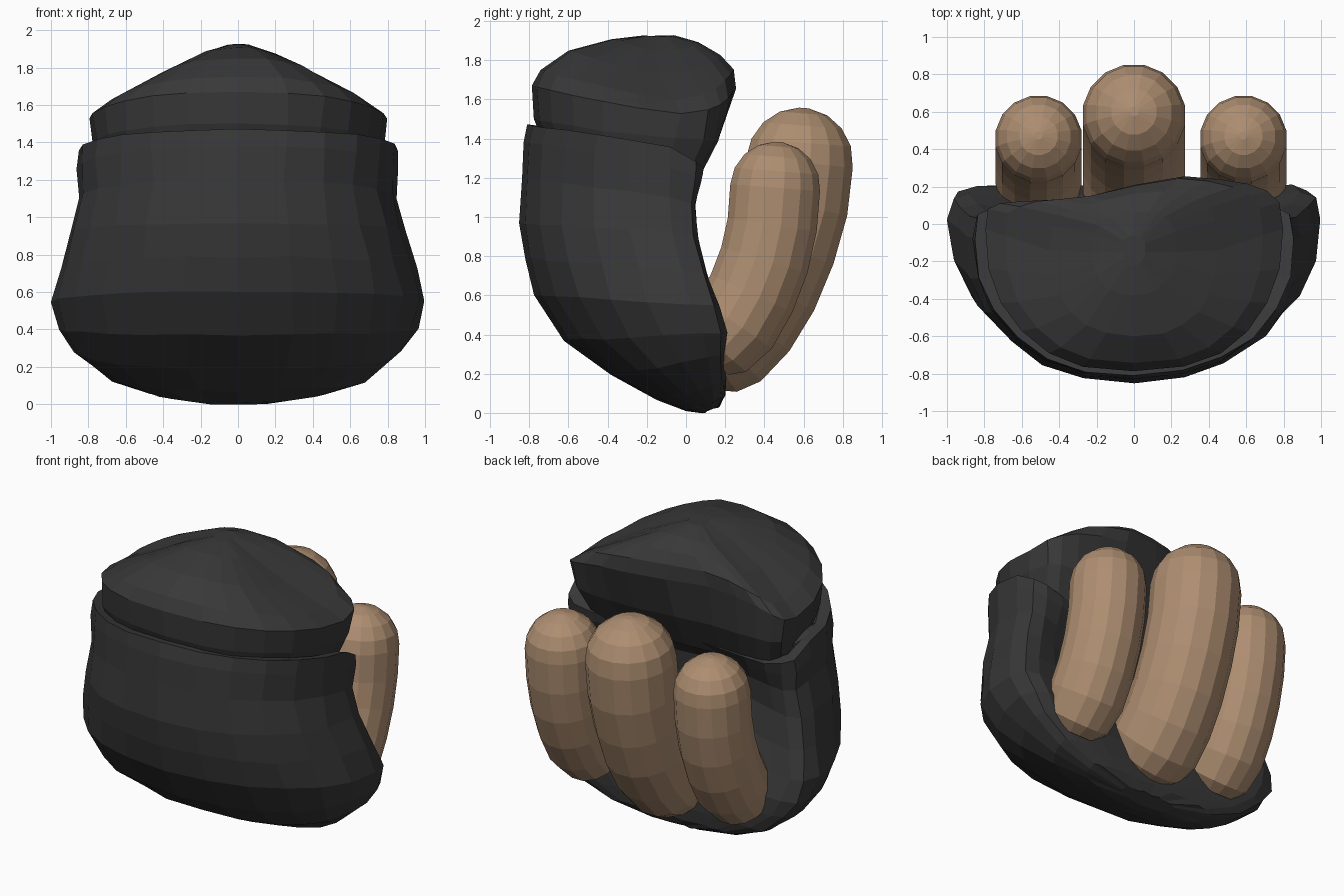
import bpy, bmesh, math, random
from mathutils import Vector

if "Cube" in bpy.data.objects:
    bpy.data.objects.remove(bpy.data.objects["Cube"])

random.seed(4)


def material(name, rgb):
    m = bpy.data.materials.new(name)
    m.diffuse_color = (*rgb, 1)
    m.use_nodes = True
    m.node_tree.nodes["Principled BSDF"].inputs["Base Color"].default_value = m.diffuse_color
    return m


CLOTH = material("dark cloth", (0.040, 0.040, 0.041))
SKIN = material("tan skin", (0.42, 0.27, 0.165))


def loft(name, rings, mat):
    """Skin closed rings of points and cap both ends."""
    bm = bmesh.new()
    loops = [[bm.verts.new(p) for p in r] for r in rings]
    n = len(loops[0])
    for a, b in zip(loops, loops[1:]):
        for i in range(n):
            j = (i + 1) % n
            bm.faces.new((a[i], a[j], b[j], b[i]))
    bm.faces.new(loops[0][::-1])
    bm.faces.new(loops[-1])
    bmesh.ops.recalc_face_normals(bm, faces=bm.faces)
    me = bpy.data.meshes.new(name)
    bm.to_mesh(me)
    bm.free()
    me.materials.append(mat)
    ob = bpy.data.objects.new(name, me)
    bpy.context.collection.objects.link(ob)
    return ob


def section(front, back, side, w, dent=0.0, lean=0.0, n=24, jit=0.01,
            box=0.9, zfront=0.95, zback=0.55):
    """D-shaped ring: round front, squarer hollow back; side = widest point."""
    pts = []
    for i in range(n):
        t = 2 * math.pi * i / n
        c, s = math.cos(t), math.sin(t)
        a = abs(s)
        x = w * math.copysign(abs(c) ** box, c)
        end, ky, kz = (front, a ** 0.95, a ** zfront) if s < 0 else (back, a ** 0.55, a ** zback)
        y = side[0] + (end[0] - side[0]) * ky
        z = side[1] + (end[1] - side[1]) * kz
        if s > 0:
            y -= dent * s ** 3
            y -= lean * s * max(0, min(1, 0.4 - x * 2))
        pts.append((x + random.uniform(-jit, jit), y + random.uniform(-jit, jit) * 0.6,
                    z + random.uniform(-jit, jit) * 0.6))
    return pts


# Mitten-like body: front, back, side (y, z), half width, hollow depth
body = [
    ((0.08, 0.00), (0.17, 0.03), (0.13, 0.02), 0.20, 0),
    ((0.00, 0.015), (0.20, 0.09), (0.14, 0.06), 0.47, 0),
    ((-0.15, 0.07), (0.22, 0.18), (0.14, 0.14), 0.70, 0.02),
    ((-0.38, 0.19), (0.25, 0.30), (0.11, 0.28), 0.88, 0.05),
    ((-0.62, 0.37), (0.29, 0.41), (0.08, 0.40), 0.96, 0.14),
    ((-0.77, 0.60), (0.28, 0.54), (0.02, 0.55), 1.00, 0.23),
    ((-0.82, 0.79), (0.22, 0.70), (-0.02, 0.73), 0.95, 0.28),
    ((-0.85, 0.97), (0.17, 0.88), (-0.07, 0.92), 0.90, 0.29),
    ((-0.84, 1.20), (0.16, 1.04), (-0.08, 1.10), 0.85, 0.27),
    ((-0.825, 1.38), (0.19, 1.14), (-0.08, 1.26), 0.86, 0.22),
    ((-0.81, 1.47), (0.20, 1.20), (-0.08, 1.36), 0.86, 0.19),
    ((-0.74, 1.46), (0.12, 1.20), (-0.11, 1.35), 0.78, 0.17),
    ((-0.70, 1.38), (0.06, 1.14), (-0.13, 1.28), 0.70, 0.16),
]
loft("mitten_body", [section(*r) for r in body], CLOTH)

# Wrist sleeve rising out of the cuff, roofed over at the top
sleeve = [
    ((-0.72, 1.36), (0.17, 1.14), (-0.10, 1.26), 0.73, 0.17, 0.03),
    ((-0.775, 1.50), (0.25, 1.38), (-0.05, 1.40), 0.78, 0.10, 0.07),
    ((-0.785, 1.67), (0.27, 1.66), (-0.03, 1.53), 0.80, 0.01, 0.13),
    ((-0.745, 1.75), (0.25, 1.76), (-0.06, 1.60), 0.69, 0.0, 0.11),
    ((-0.60, 1.85), (0.19, 1.83), (-0.14, 1.73), 0.45, 0.0, 0.08),
    ((-0.38, 1.905), (0.08, 1.89), (-0.15, 1.85), 0.22, 0.0, 0.04),
    ((-0.22, 1.925), (-0.06, 1.925), (-0.15, 1.92), 0.06, 0.0, 0.0),
]
loft("wrist_sleeve", [section(*r, jit=0.006, box=0.8, zfront=1.25, zback=1.5)
                      for r in sleeve], CLOTH)

# Small rolled fold at the left of the cuff
fold = []
for k in range(7):
    a = math.pi * k / 6
    r = 0.012 + 0.05 * math.sin(a)
    y = -0.42 + 0.36 * k / 6
    fold.append([(-0.755 + r * math.cos(t), y, 1.325 + r * math.sin(t))
                 for t in (2 * math.pi * i / 8 for i in range(8))])
loft("cuff_fold", fold, CLOTH)


def finger(name, x, r, path, n=16):
    """Bent tube with a domed tip; path is (y, z) from base to tip centre."""
    pts = [Vector((x, y, z)) for y, z in path]
    rings = []

    def ring(c, d, rad):
        v = d.cross(Vector((1, 0, 0))).normalized()
        rings.append([c + (Vector((1, 0, 0)) * math.cos(t) + v * math.sin(t)) * rad
                      for t in (2 * math.pi * (i + 0.5) / n for i in range(n))])

    d0 = (pts[1] - pts[0]).normalized()
    ring(pts[0] - d0 * r * 0.3, d0, r * 0.65)
    for i, p in enumerate(pts):
        d = (pts[min(i + 1, len(pts) - 1)] - pts[max(i - 1, 0)]).normalized()
        ring(p, d, r * (0.9 if i == 0 else 1))
    up = Vector((0, 0.08, 1)).normalized()
    for k in range(1, 5):
        a = math.pi / 2 * k / 4.25
        ring(pts[-1] + up * r * math.sin(a), up, r * math.cos(a))
    loft(name, rings, SKIN)


# Three fingers curling up behind the body
outer_path = [(0.15, 0.345), (0.25, 0.46), (0.335, 0.61), (0.40, 0.78),
              (0.44, 0.96), (0.455, 1.15)]
finger("middle_finger", 0.0, 0.278, [(0.12, 0.31), (0.20, 0.365), (0.31, 0.48), (0.41, 0.645),
                                     (0.495, 0.85), (0.555, 1.06), (0.58, 1.28)])
finger("left_finger", -0.51, 0.234, outer_path)
finger("right_finger", 0.585, 0.234, outer_path)
